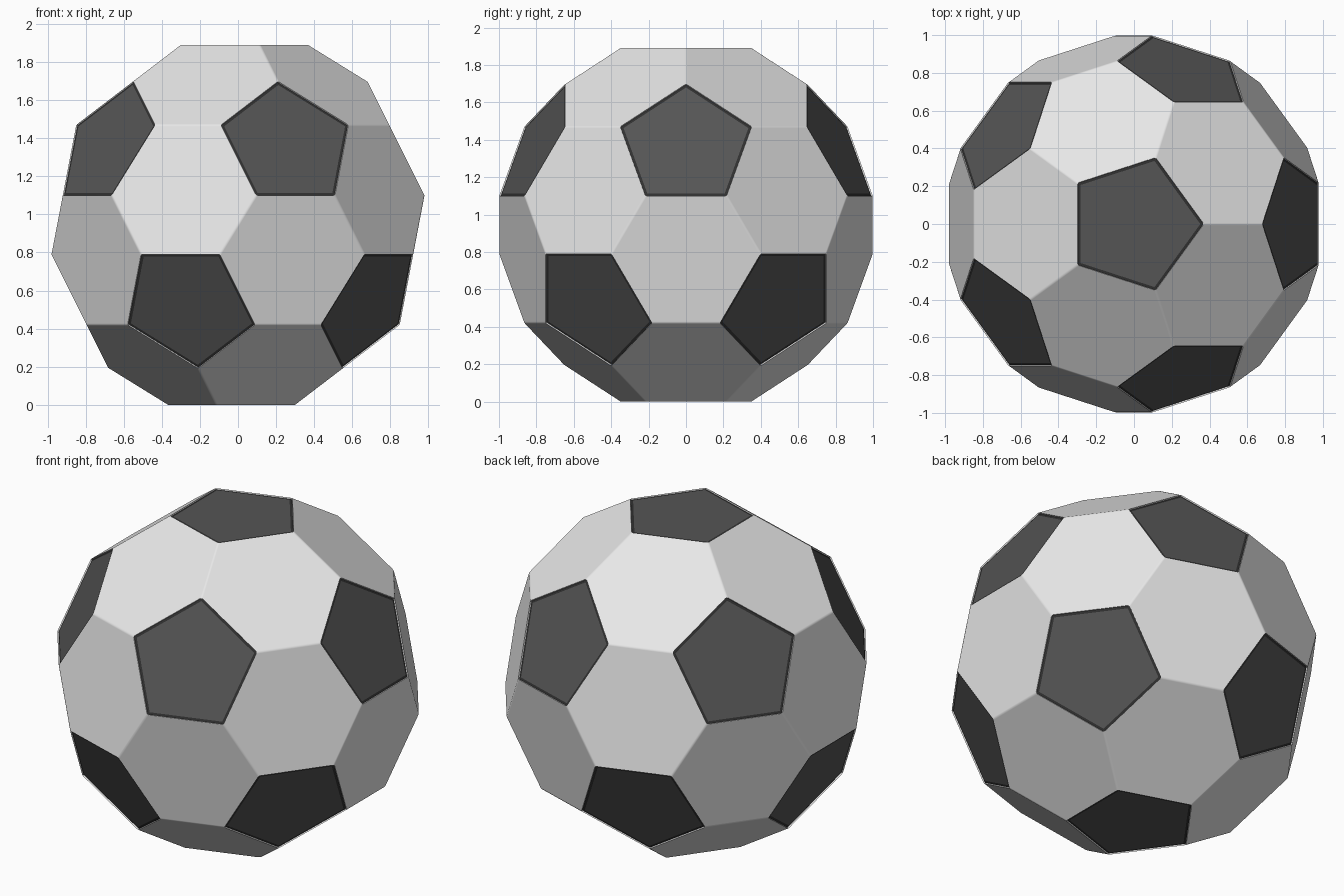
import bpy
import bmesh
import math
from mathutils import Vector

cube = bpy.data.objects.get("Cube")
if cube:
    bpy.data.objects.remove(cube, do_unlink=True)


def make_material(name, value):
    mat = bpy.data.materials.new(name)
    mat.use_nodes = True
    colour = (value, value, value, 1.0)
    mat.diffuse_color = colour
    mat.node_tree.nodes["Principled BSDF"].inputs["Base Color"].default_value = colour
    return mat


WHITE, CHARCOAL, BLACK = 0, 1, 2
EDGE = 1.234          # edge of the icosahedron before its corners are cut
CUT = 0.3525          # share of each edge cut away at either end

# Icosahedron corners: two poles and two staggered rings of five
radius = EDGE * 0.95106
corners = [Vector((0, 0, radius)), Vector((0, 0, -radius))]
for i in range(5):
    for z, turn in ((1, 0), (-1, 36)):
        a = math.radians(72 * i + turn)
        corners.append(radius / math.sqrt(5) * Vector((2 * math.cos(a), 2 * math.sin(a), z)))

# Cut every corner into a pentagon, leaving hexagons between
points = [p.lerp(q, CUT) for p in corners for q in corners
          if p is not q and (p - q).length < EDGE * 1.1]
top = max(p.z for p in points)
bm = bmesh.new()
for p in points:
    bm.verts.new(p + Vector((0, 0, top)))
bmesh.ops.convex_hull(bm, input=bm.verts[:])
bmesh.ops.dissolve_limit(bm, angle_limit=math.radians(3), verts=bm.verts[:], edges=bm.edges[:])
bmesh.ops.recalc_face_normals(bm, faces=bm.faces[:])
pentagons = [f for f in bm.faces if len(f.verts) == 5]
seams = [e for e in bm.edges if all(len(f.verts) == 6 for f in e.link_faces)]

# Sink the pentagons behind a thin white wall, then give each a black rim
bmesh.ops.inset_individual(bm, faces=pentagons, thickness=0.002, depth=-0.008)
rims = bmesh.ops.inset_individual(bm, faces=pentagons, thickness=0.017, depth=0.003)["faces"]
for f in rims:
    f.material_index = BLACK
for f in pentagons:
    f.material_index = CHARCOAL

# Soften the seams between hexagons
bmesh.ops.bevel(bm, geom=seams, offset=0.008, offset_type='OFFSET', segments=2,
                profile=0.5, affect='EDGES', material=WHITE)

mesh = bpy.data.meshes.new("ball")
bm.to_mesh(mesh)
bm.free()
for name, value in (("white", 0.8), ("charcoal", 0.09), ("black", 0.03)):
    mesh.materials.append(make_material(name, value))
ball = bpy.data.objects.new("ball", mesh)
bpy.context.collection.objects.link(ball)

# Smooth seams, flat panels
bpy.ops.object.select_all(action='DESELECT')
ball.select_set(True)
bpy.context.view_layer.objects.active = ball
bpy.ops.object.shade_smooth_by_angle(angle=math.radians(25))
weighted = ball.modifiers.new("flat_panels", 'WEIGHTED_NORMAL')
weighted.keep_sharp = True
weighted.weight = 100
